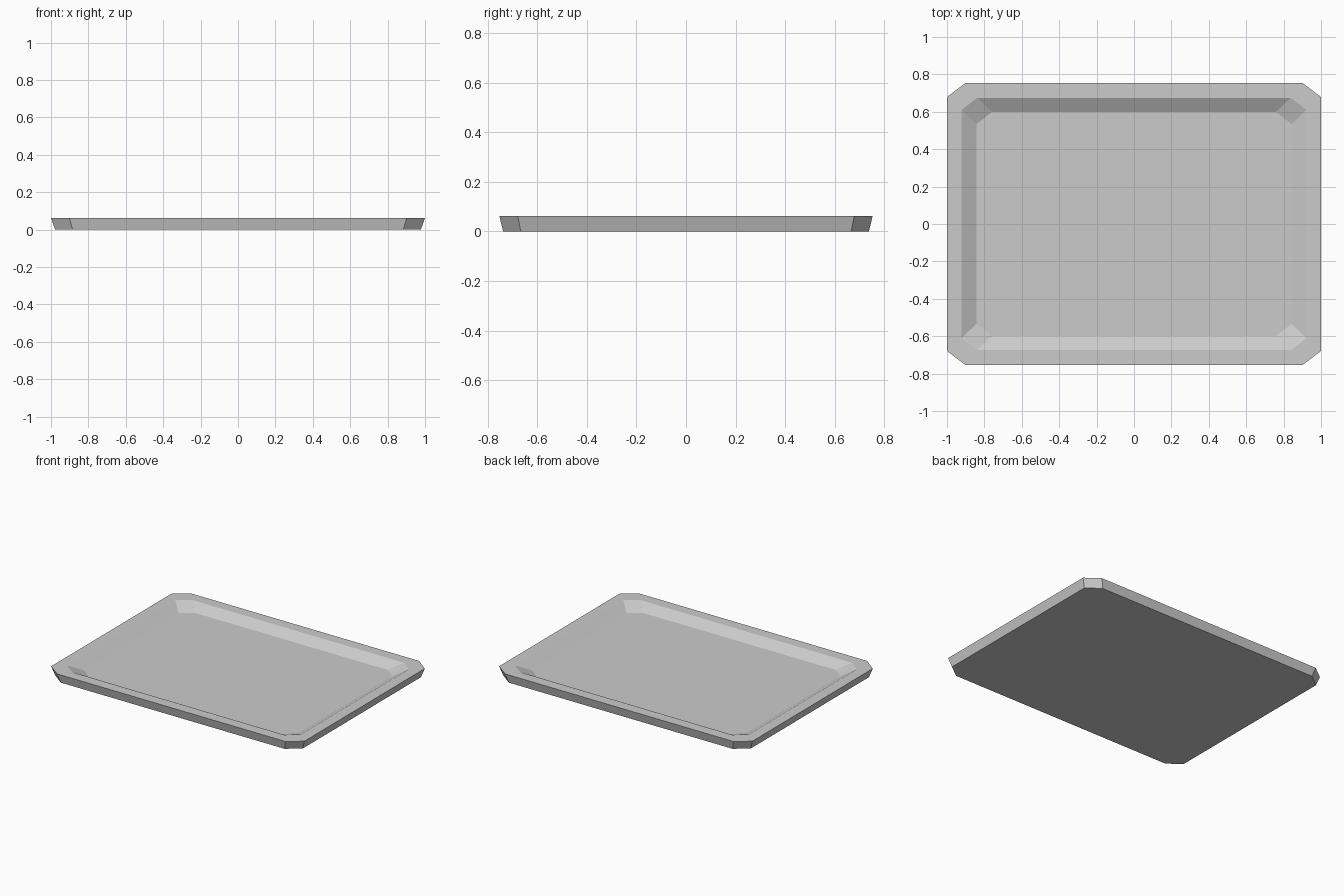
import bpy
import bmesh

default_cube = bpy.data.objects.get("Cube")
if default_cube:
    bpy.data.objects.remove(default_cube, do_unlink=True)


def make_material(name, colour):
    mat = bpy.data.materials.new(name)
    mat.use_nodes = True
    mat.diffuse_color = colour
    mat.node_tree.nodes["Principled BSDF"].inputs["Base Color"].default_value = colour
    return mat


def octagon(bm, half_x, half_y, cut_x, cut_y, z):
    """Rectangle with clipped corners, as a counter-clockwise ring of vertices."""
    x, y = half_x - cut_x, half_y - cut_y
    ring = []
    for sx, sy in ((1, 1), (-1, 1), (-1, -1), (1, -1)):
        corner = [(sx * half_x, sy * y), (sx * x, sy * half_y)]
        if sx != sy:
            corner.reverse()
        ring += [bm.verts.new((px, py, z)) for px, py in corner]
    return ring


# Tray rings from the underside, over the rim, down to the sunken floor:
# half width, half depth, corner cut in x and y, height
RINGS = [
    (0.978, 0.738, 0.094, 0.072, 0.0),
    (1.0, 0.753, 0.098, 0.074, 0.063),
    (0.922, 0.675, 0.084, 0.065, 0.063),
    (0.843, 0.599, 0.084, 0.065, 0.02),
]

bm = bmesh.new()
rings = [octagon(bm, *ring) for ring in RINGS]

# Outer wall, flat rim and inner slope
for lower, upper in zip(rings, rings[1:]):
    for i in range(len(lower)):
        j = (i + 1) % len(lower)
        bm.faces.new((lower[i], lower[j], upper[j], upper[i]))

# Underside and sunken floor
bm.faces.new(rings[0][::-1])
bm.faces.new(rings[-1])
bmesh.ops.recalc_face_normals(bm, faces=bm.faces)

mesh = bpy.data.meshes.new("tray")
bm.to_mesh(mesh)
bm.free()
mesh.materials.append(make_material("light grey", (0.6, 0.6, 0.6, 1.0)))
tray = bpy.data.objects.new("tray", mesh)
bpy.context.collection.objects.link(tray)
